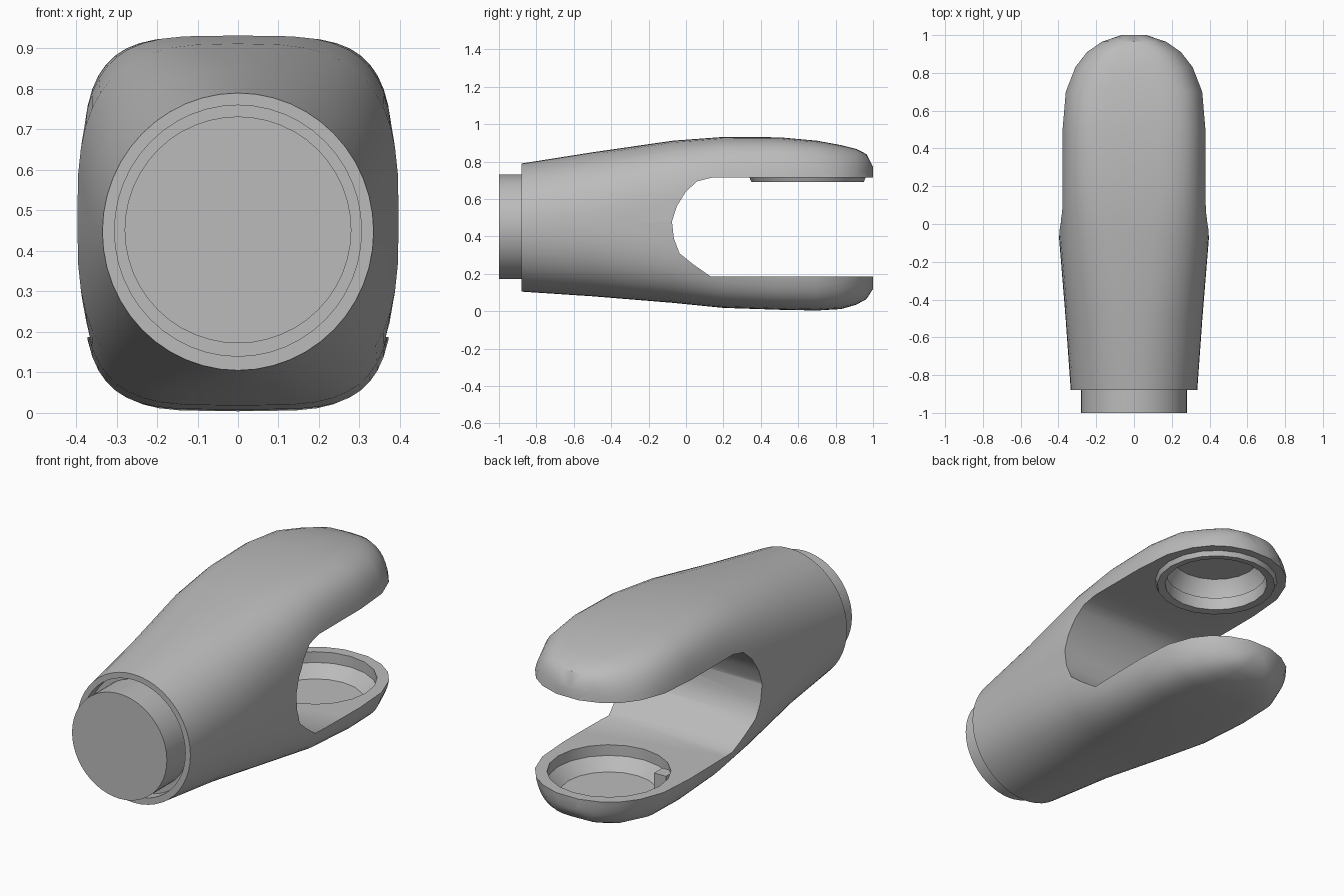
import bpy, bmesh, math
from mathutils import Matrix

old = bpy.data.objects.get("Cube")
if old:
    bpy.data.objects.remove(old, do_unlink=True)

grey = bpy.data.materials.new("plain grey")
grey.use_nodes = True
grey.diffuse_color = (0.5, 0.5, 0.5, 1)
grey.node_tree.nodes["Principled BSDF"].inputs["Base Color"].default_value = (0.5, 0.5, 0.5, 1)

SIDES = 48


def finish(name, bm, helper=False):
    bmesh.ops.recalc_face_normals(bm, faces=bm.faces)
    mesh = bpy.data.meshes.new(name)
    bm.to_mesh(mesh)
    bm.free()
    obj = bpy.data.objects.new(name, mesh)
    bpy.context.collection.objects.link(obj)
    mesh.materials.append(grey)
    obj.hide_render = helper
    return obj


def loft(name, rings, closed=False, helper=False):
    """Skin equal rings of points; cap the ends or join them in a loop."""
    bm = bmesh.new()
    rows = [[bm.verts.new(p) for p in ring] for ring in rings]
    pairs = list(zip(rows, rows[1:])) + ([(rows[-1], rows[0])] if closed else [])
    for a, b in pairs:
        for i in range(len(a)):
            j = (i + 1) % len(a)
            bm.faces.new((a[i], a[j], b[j], b[i]))
    if not closed:
        bm.faces.new(rows[0])
        bm.faces.new(rows[-1])
    return finish(name, bm, helper)


def section(y, half_width, bottom, top, power):
    """Rounded-square cross-section standing across y."""
    mid, half = (bottom + top) / 2, (top - bottom) / 2
    ring = []
    for i in range(SIDES):
        a = 2 * math.pi * i / SIDES
        c, s = math.cos(a), math.sin(a)
        ring.append((half_width * math.copysign(abs(c) ** (2 / power), c), y,
                     mid + half * math.copysign(abs(s) ** (2 / power), s)))
    return ring


def flat_ring(radius, y, z, count=20):
    return [(radius * math.cos(2 * math.pi * i / count),
             y + radius * math.sin(2 * math.pi * i / count), z) for i in range(count)]


def cut(target, cutter):
    mod = target.modifiers.new(cutter.name, "BOOLEAN")
    mod.operation = "DIFFERENCE"
    mod.solver = "EXACT"
    mod.object = cutter
    bpy.context.view_layer.objects.active = target
    bpy.ops.object.modifier_apply(modifier=mod.name)
    bpy.data.objects.remove(cutter, do_unlink=True)


# Body: round at the front, swelling to a rounded square and closing at the tips
stations = [
    (-0.88, 0.335, 0.105, 0.79, 2.0), (-0.5, 0.362, 0.08, 0.85, 2.3),
    (-0.07, 0.397, 0.045, 0.912, 3.0), (0.2, 0.388, 0.018, 0.932, 3.8),
    (0.5, 0.385, 0.008, 0.93, 4.2), (0.7, 0.37, 0.004, 0.912, 4.2),
    (0.83, 0.325, 0.012, 0.888, 3.7), (0.91, 0.265, 0.035, 0.868, 3.6),
    (0.965, 0.185, 0.065, 0.84, 3.5), (1.0, 0.08, 0.12, 0.77, 3.5),
]
body = loft("fork_body", [section(*s) for s in stations])

# Slot between the two prongs, cut straight across
slot = [(1.2, 0.715), (0.14, 0.715), (0.06, 0.695), (0.0, 0.64), (-0.05, 0.56),
        (-0.075, 0.48), (-0.065, 0.39), (-0.035, 0.31), (0.04, 0.25),
        (0.13, 0.187), (1.2, 0.187)]
cut(body, loft("slot_cutter", [[(x, y, z) for y, z in slot] for x in (-0.6, 0.6)], helper=True))

# Round recesses in the facing sides of the prongs
cut(body, loft("upper_recess", [flat_ring(0.27, 0.65, 0.6), flat_ring(0.27, 0.65, 0.76),
                                flat_ring(0.22, 0.65, 0.85)], helper=True))
cut(body, loft("lower_recess", [flat_ring(0.3, 0.65, 0.3), flat_ring(0.3, 0.65, 0.13),
                                flat_ring(0.24, 0.65, 0.07)], helper=True))

# Shallow groove left around the stub inside the front rim
cut(body, loft("front_recess", [section(y, 0.305, 0.14, 0.76, 2) for y in (-0.95, -0.82)],
               helper=True))

# Front stub
stub = loft("front_stub", [section(y, 0.28, 0.172, 0.732, 2) for y in (-1.0, -0.8)])

# Lip around the upper recess
lip = loft("upper_lip", [flat_ring(0.315, 0.65, 0.725), flat_ring(0.3, 0.65, 0.69),
                         flat_ring(0.26, 0.65, 0.695), flat_ring(0.255, 0.65, 0.76)],
           closed=True)

# Small block on the floor of the lower recess
bm = bmesh.new()
bmesh.ops.create_cube(bm, size=1, matrix=Matrix.Translation((-0.2, 0.47, 0.115))
                      @ Matrix.Diagonal((0.07, 0.07, 0.1, 1)))
finish("recess_block", bm)

# Smooth shading with the cut edges kept sharp
for obj in (body, stub, lip):
    bpy.ops.object.select_all(action="DESELECT")
    obj.select_set(True)
    bpy.context.view_layer.objects.active = obj
    bpy.ops.object.shade_smooth_by_angle(angle=math.radians(35))
